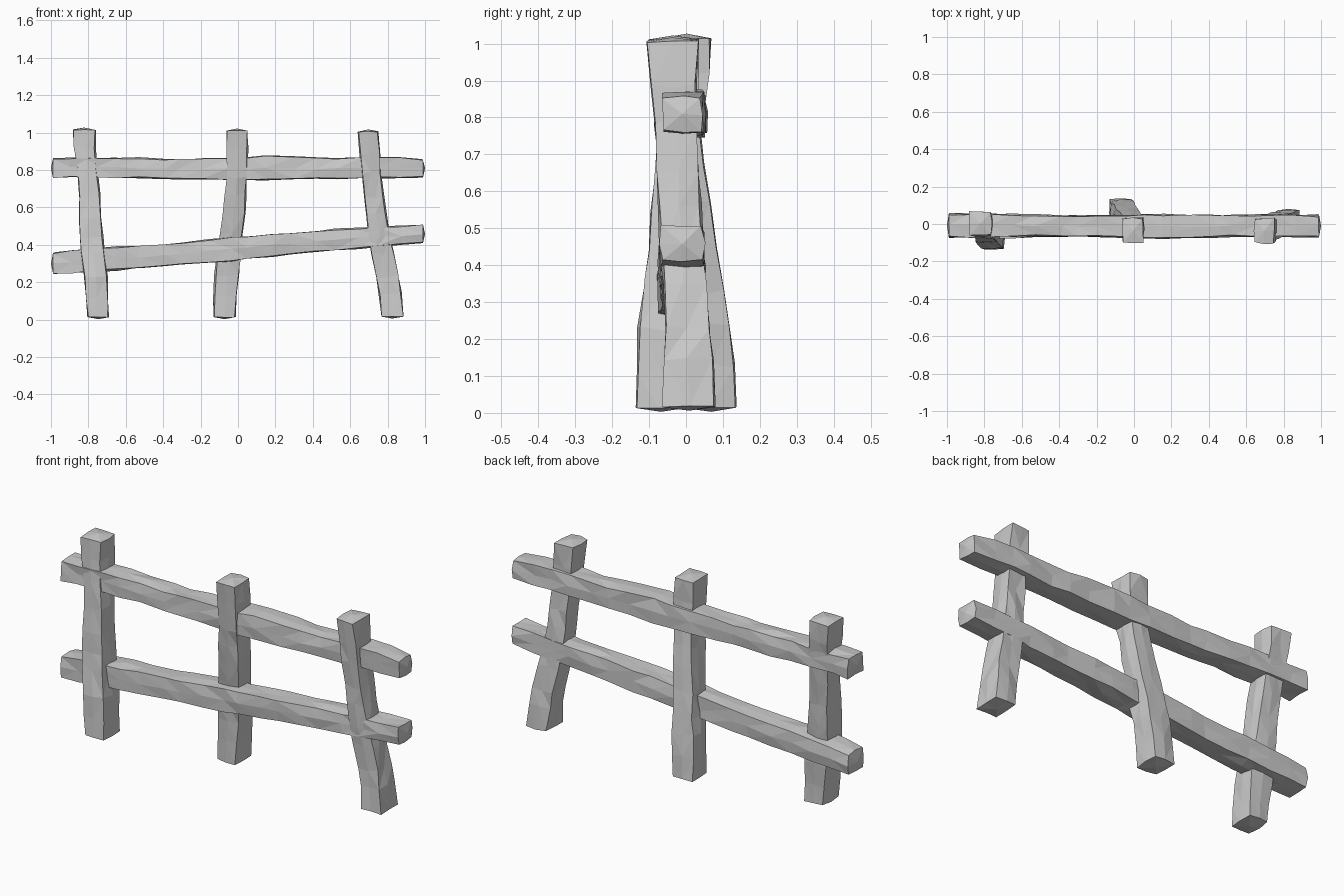
import bpy, bmesh, random
from mathutils import Vector

random.seed(7)
SIDE = [(-1, -1), (0, -1), (1, -1), (1, 0), (1, 1), (0, 1), (-1, 1), (-1, 0)]


def sample(keys, t):
    # linear interpolation between key sections: position, two centres, two half widths
    for a, b in zip(keys, keys[1:]):
        if t <= b[0]:
            f = (t - a[0]) / (b[0] - a[0])
            return [p + (q - p) * f for p, q in zip(a, b)]
    return list(keys[-1])


def beam(name, keys, rings, place, jitter=0.005, bulge=0.012):
    # rough-hewn square timber: eight points per ring, with slightly domed ends
    bm = bmesh.new()
    start, end = keys[0][0], keys[-1][0]
    loops = []
    for i in range(rings + 1):
        last = i in (0, rings)
        t = start + (end - start) * i / rings
        if not last:
            t += random.uniform(-0.2, 0.2) * (end - start) / rings
        _, u, v, hu, hv = sample(keys, t)
        ring = []
        for a, b in SIDE:
            mid = 1.04 if 0 in (a, b) else 0.98
            j = [random.uniform(-jitter, jitter) for _ in range(3)]
            ring.append(bm.verts.new(place(t + j[2] * (0.5 if last else 2),
                                           u + a * hu * mid + j[0], v + b * hv * mid + j[1])))
        loops.append(ring)
    for r, s in zip(loops, loops[1:]):
        for k in range(8):
            bm.faces.new((r[k], r[(k + 1) % 8], s[(k + 1) % 8], s[k]))
    for ring, key, d in ((loops[0], keys[0], -bulge), (loops[-1], keys[-1], bulge)):
        c = bm.verts.new(place(key[0] + d, key[1], key[2]))
        for k in range(8):
            bm.faces.new((ring[k], ring[(k + 1) % 8], c))
    bmesh.ops.triangulate(bm, faces=bm.faces[:])
    bmesh.ops.recalc_face_normals(bm, faces=bm.faces[:])
    mesh = bpy.data.meshes.new(name)
    bm.to_mesh(mesh)
    bm.free()
    ob = bpy.data.objects.new(name, mesh)
    bpy.context.collection.objects.link(ob)
    return ob


def along_z(t, u, v):
    return Vector((u, v, t))


def along_x(t, u, v):
    return Vector((t, u, v))


# Leaning posts: z, x, y, half x, half y
beam("left_post", [(0.015, -0.745, -0.068, .054, .066), (0.22, -0.76, -0.062, .063, .066),
                   (0.4, -0.78, -0.047, .061, .056), (0.6, -0.79, -0.03, .056, .056),
                   (0.8, -0.808, -0.012, .050, .055), (0.9, -0.82, -0.002, .055, .062),
                   (1.015, -0.822, 0.002, .058, .064)], 9, along_z)
beam("middle_post", [(0.015, -0.072, 0.068, .055, .066), (0.2, -0.066, 0.06, .060, .060),
                     (0.4, -0.04, 0.037, .060, .058), (0.6, -0.02, 0.005, .057, .054),
                     (0.8, -0.002, -0.025, .053, .056), (1.01, -0.005, -0.036, .056, .066)],
     9, along_z)
beam("right_post", [(0.018, 0.825, 0.008, .060, .070), (0.2, 0.805, 0.005, .056, .060),
                    (0.42, 0.758, -0.008, .058, .058), (0.6, 0.735, -0.02, .050, .054),
                    (0.8, 0.712, -0.03, .050, .055), (1.005, 0.696, -0.036, .053, .066)],
     9, along_z)

# Rails: x, y, z, half y, half z
beam("top_rail", [(-0.988, -0.008, 0.812, .062, .052), (-0.6, -0.006, 0.812, .056, .052),
                  (-0.3, -0.012, 0.805, .053, .052), (0.0, -0.012, 0.81, .060, .060),
                  (0.2, -0.015, 0.81, .063, .063), (0.5, -0.01, 0.808, .054, .053),
                  (0.7, -0.006, 0.815, .056, .056), (0.988, -0.010, 0.81, .052, .048)],
     17, along_x)
beam("lower_rail", [(-0.988, -0.008, 0.30, .060, .056), (-0.7, -0.014, 0.325, .064, .062),
                    (-0.4, -0.012, 0.342, .056, .056), (-0.1, -0.010, 0.373, .058, .062),
                    (0.2, -0.012, 0.40, .060, .056), (0.5, -0.010, 0.425, .054, .055),
                    (0.8, -0.008, 0.447, .058, .050), (0.988, -0.010, 0.458, .056, .048)],
     17, along_x)
